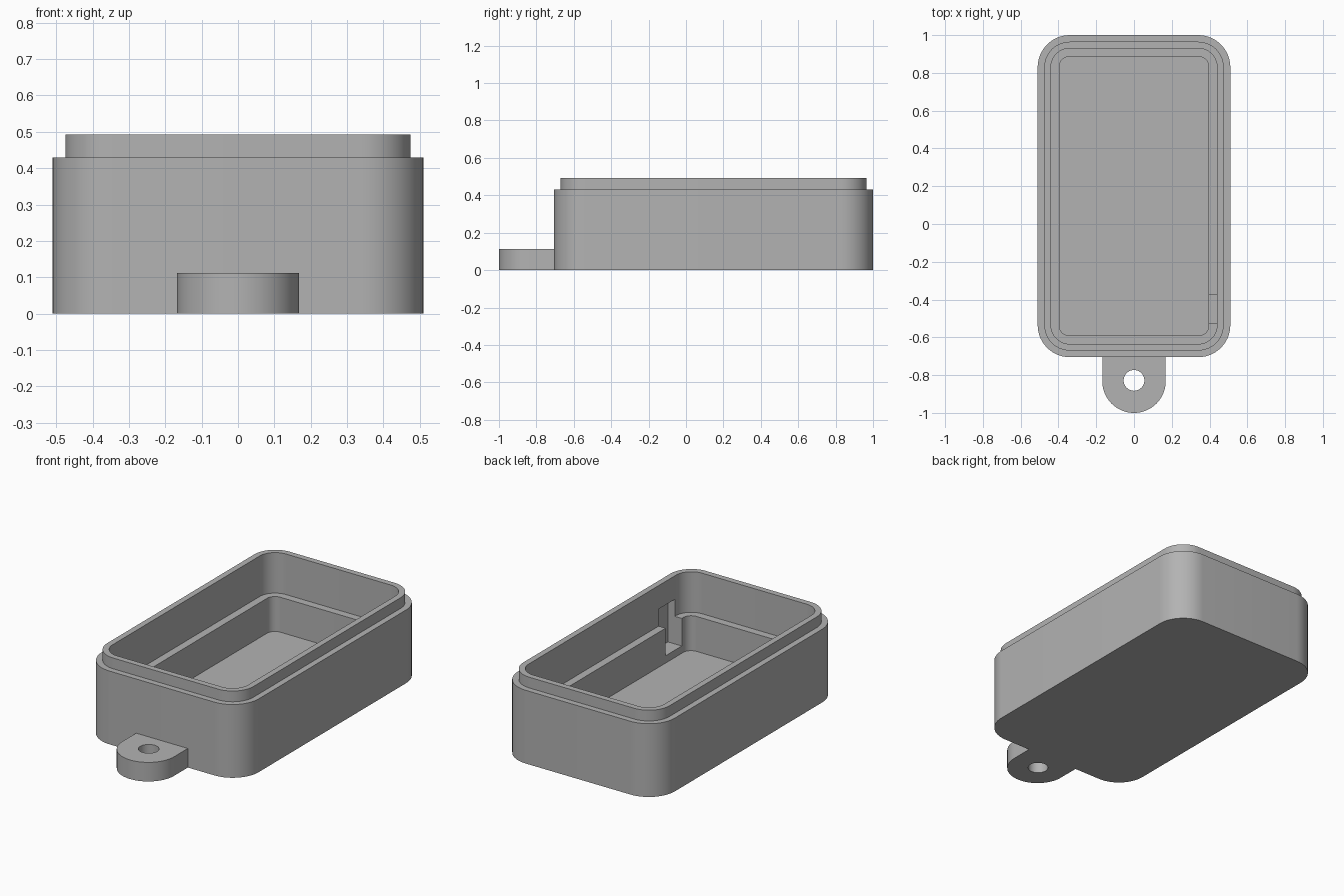
import bpy, bmesh, math

if "Cube" in bpy.data.objects:
    bpy.data.objects.remove(bpy.data.objects["Cube"])

grey = bpy.data.materials.new("matte grey")
grey.use_nodes = True
GREY = (0.45, 0.45, 0.45, 1)
grey.diffuse_color = GREY
grey.node_tree.nodes["Principled BSDF"].inputs["Base Color"].default_value = GREY

HALF_X, HALF_Y, MID_Y, CORNER = 0.51, 0.8525, 0.1475, 0.17


def rounded_rect(inset, radius, z, steps=14):
    """Points of a rounded rectangle set in from the outer wall."""
    cx, cy = HALF_X - inset - radius, HALF_Y - inset - radius
    points = []
    for quarter, (sx, sy) in enumerate([(1, 1), (-1, 1), (-1, -1), (1, -1)]):
        for i in range(steps + 1):
            a = (quarter + i / steps) * math.pi / 2
            points.append((sx * cx + radius * math.cos(a),
                           MID_Y + sy * cy + radius * math.sin(a), z))
    return points


def loft(name, rings):
    """Closed solid through a stack of matching rings."""
    bm = bmesh.new()
    loops = [[bm.verts.new(p) for p in ring] for ring in rings]
    for low, high in zip(loops, loops[1:]):
        for i in range(len(low)):
            j = (i + 1) % len(low)
            bm.faces.new((low[i], low[j], high[j], high[i]))
    bm.faces.new(loops[0][::-1])
    bm.faces.new(loops[-1])
    bmesh.ops.recalc_face_normals(bm, faces=bm.faces)
    mesh = bpy.data.meshes.new(name)
    bm.to_mesh(mesh)
    bm.free()
    mesh.materials.append(grey)
    obj = bpy.data.objects.new(name, mesh)
    bpy.context.collection.objects.link(obj)
    return obj


def prism(name, outline, z0, z1):
    return loft(name, [[(x, y, z) for x, y in outline] for z in (z0, z1)])


def arc(cy, radius, start, end, count):
    return [(radius * math.cos(start + (end - start) * i / count),
             cy + radius * math.sin(start + (end - start) * i / count))
            for i in range(count + 1)]


def cut(obj, cutter):
    """Subtract the cutter, then discard it."""
    bpy.ops.object.select_all(action="DESELECT")
    bpy.context.view_layer.objects.active = obj
    obj.select_set(True)
    mod = obj.modifiers.new("cut", "BOOLEAN")
    mod.operation, mod.solver, mod.object = "DIFFERENCE", "EXACT", cutter
    bpy.ops.object.modifier_apply(modifier=mod.name)
    bpy.data.objects.remove(cutter)
    bpy.ops.object.shade_smooth_by_angle(angle=math.radians(30))


# Case: outer wall, raised lip, upper cavity, inner ledge, lower cavity
case = loft("case", [rounded_rect(*ring) for ring in (
    (0, CORNER, 0), (0, CORNER, 0.43),
    (0.035, 0.135, 0.43), (0.035, 0.135, 0.493),
    (0.07, 0.1, 0.493), (0.07, 0.1, 0.255),
    (0.115, 0.05, 0.255), (0.115, 0.05, 0.05))])

# Pocket sunk into the left inner wall
pocket = [(0.35, -0.525), (0.485, -0.525), (0.485, -0.375), (0.35, -0.375)]
cut(case, prism("pocket_cutter", pocket, 0.093, 0.355))

# Mounting tab with a through hole
TAB_R = 0.168
tab_outline = [(TAB_R, MID_Y - HALF_Y), (-TAB_R, MID_Y - HALF_Y)]
tab_outline += arc(TAB_R - 1, TAB_R, math.pi, 2 * math.pi, 32)
tab = prism("mounting_tab", tab_outline, 0, 0.112)
hole = arc(-0.828, 0.055, 0, 2 * math.pi, 32)[:-1]
cut(tab, prism("hole_cutter", hole, -0.1, 0.2))
